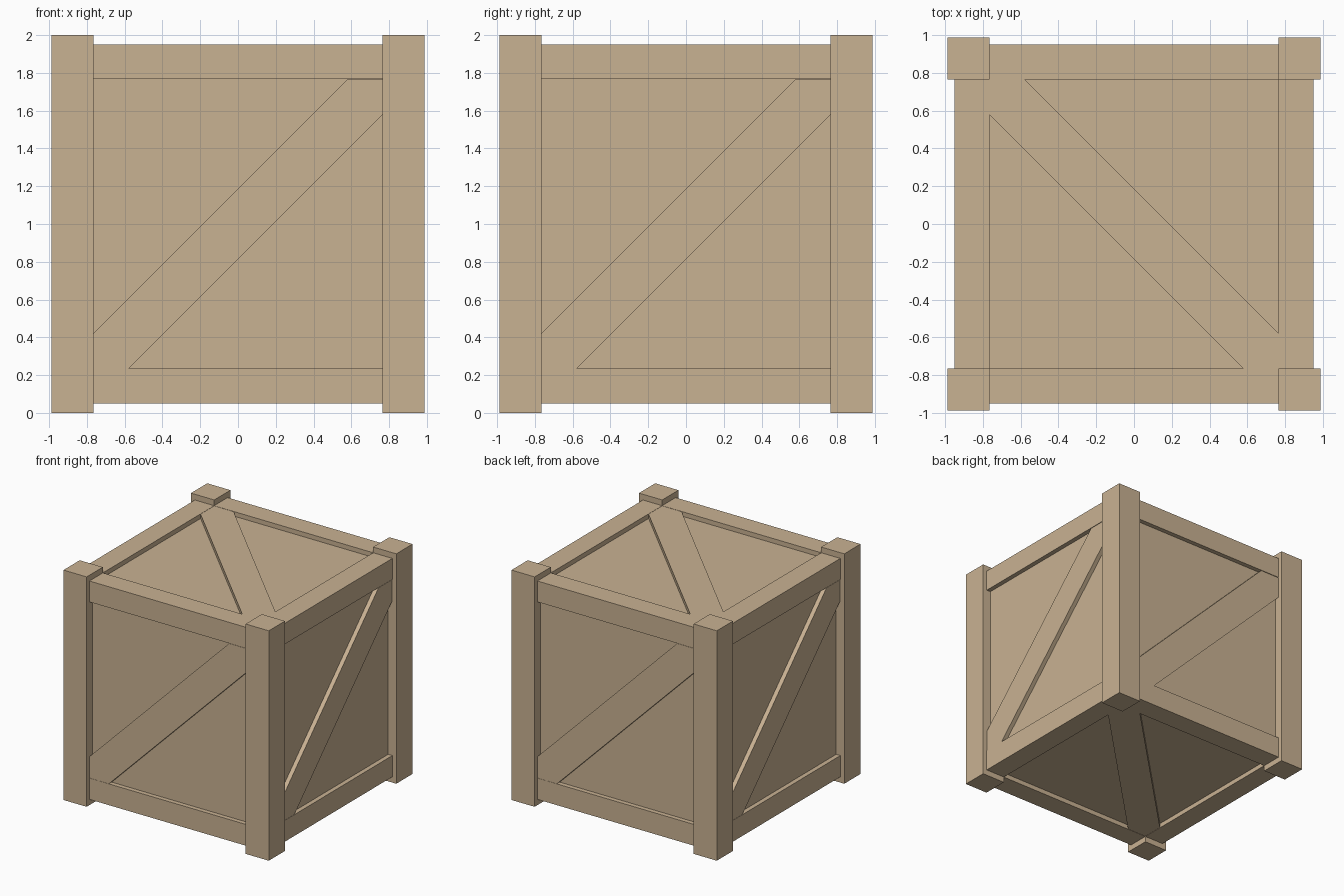
import bpy, bmesh, math
from mathutils import Matrix, Vector

if "Cube" in bpy.data.objects:
    bpy.data.objects.remove(bpy.data.objects["Cube"])

wood = bpy.data.materials.new("tan_wood")
wood.diffuse_color = (0.584, 0.445, 0.289, 1)
wood.use_nodes = True
wood.node_tree.nodes["Principled BSDF"].inputs["Base Color"].default_value = wood.diffuse_color

POST, INNER, RAIL, PANEL = 0.988, 0.765, 0.95, 0.91   # distances from crate centre
CUT = 0.578                                            # where brace edges meet the frame


def finish(name, bm, matrix=Matrix()):
    bmesh.ops.transform(bm, matrix=Matrix.Translation((0, 0, 1)) @ matrix, verts=bm.verts)
    bmesh.ops.recalc_face_normals(bm, faces=bm.faces)
    me = bpy.data.meshes.new(name)
    bm.to_mesh(me)
    bm.free()
    me.materials.append(wood)
    bpy.context.collection.objects.link(bpy.data.objects.new(name, me))


def box(name, lo, hi, matrix=Matrix()):
    lo, hi = Vector(lo), Vector(hi)
    bm = bmesh.new()
    bmesh.ops.create_cube(bm, size=1)
    for v in bm.verts:
        v.co = (lo + hi) / 2 + v.co * (hi - lo)
    finish(name, bm, matrix)


def brace(name, matrix):
    # diagonal plank, trimmed to the inside of the frame
    c, b = INNER, CUT
    pts = [(-c, -c), (-b, -c), (c, b), (c, c), (b, c), (-c, -b)]
    bm = bmesh.new()
    face = bm.faces.new([bm.verts.new((x, -0.948, z)) for x, z in pts])
    ext = bmesh.ops.extrude_face_region(bm, geom=[face], use_keep_orig=True)
    for v in ext["geom"]:
        if isinstance(v, bmesh.types.BMVert):
            v.co.y = -PANEL + 0.02
    finish(name, bm, matrix)


# recessed panels as one inner box
box("panel_box", (-PANEL, -PANEL, -PANEL), (PANEL, PANEL, PANEL))

# corner posts, rails and side braces, repeated around z
for i, side in enumerate(("front", "right", "back", "left")):
    turn = Matrix.Rotation(i * math.pi / 2, 4, 'Z')
    box(side + "_post", (-POST, -POST, -1), (-INNER, -INNER, 1), turn)
    box(side + "_top_rail", (-INNER, -RAIL, INNER + 0.003), (INNER, -INNER, RAIL), turn)
    box(side + "_bottom_rail", (-INNER, -RAIL, -RAIL), (INNER, -INNER, -INNER), turn)
    brace(side + "_brace", turn)

# top and bottom braces
quarter = Matrix.Rotation(math.pi / 2, 4, 'Z')
brace("top_brace", quarter @ Matrix.Rotation(-math.pi / 2, 4, 'X'))
brace("bottom_brace", quarter @ Matrix.Rotation(math.pi / 2, 4, 'X'))
